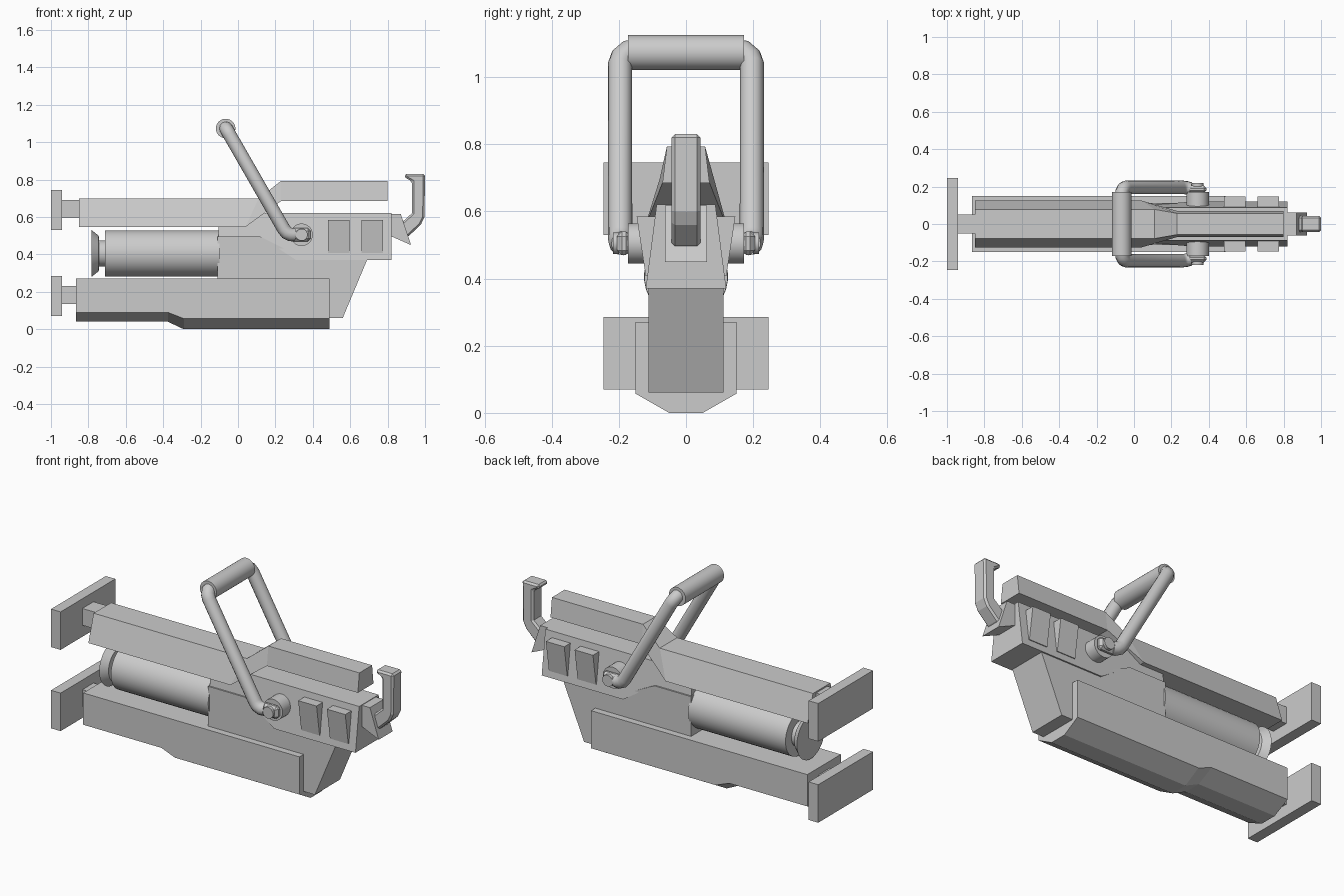
import bpy, bmesh, math

if "Cube" in bpy.data.objects:
    bpy.data.objects.remove(bpy.data.objects["Cube"])


def loft(name, rings, smooth=False):
    """Skin a list of equal-length rings of 3D points and cap both ends."""
    bm = bmesh.new()
    vs = [[bm.verts.new(p) for p in r] for r in rings]
    n = len(vs[0])
    for a, b in zip(vs, vs[1:]):
        for i in range(n):
            j = (i + 1) % n
            bm.faces.new((a[i], a[j], b[j], b[i]))
    bm.faces.new(vs[0][::-1])
    bm.faces.new(vs[-1])
    bmesh.ops.recalc_face_normals(bm, faces=bm.faces)
    me = bpy.data.meshes.new(name)
    bm.to_mesh(me)
    bm.free()
    ob = bpy.data.objects.new(name, me)
    bpy.context.collection.objects.link(ob)
    if smooth:
        shade(ob)
    return ob


def shade(ob):
    bpy.ops.object.select_all(action='DESELECT')
    ob.select_set(True)
    bpy.context.view_layer.objects.active = ob
    bpy.ops.object.shade_smooth_by_angle(angle=math.radians(35))


def box(name, x0, x1, y0, y1, z0, z1):
    return loft(name, [[(x, y0, z0), (x, y1, z0), (x, y1, z1), (x, y0, z1)] for x in (x0, x1)])


def prism(name, pts, width):
    """Side profile (x, z) extruded to both sides; width is a function of z."""
    return loft(name, [[(x, s * width(z), z) for x, z in pts] for s in (-1, 1)])


def bevel(ob, w):
    m = ob.modifiers.new("bevel", 'BEVEL')
    m.width, m.segments, m.limit_method = w, 1, 'ANGLE'
    m.angle_limit = math.radians(50)


def lathe(name, axis, centre, prof, n=32):
    """Round part along x or y; prof lists (position, radius), centre is the other two coordinates."""
    rings = []
    for t, r in prof:
        ring = []
        for i in range(n):
            a = 2 * math.pi * (i + .5) / n
            u, z = centre[0] + r * math.cos(a), centre[1] + r * math.sin(a)
            ring.append((t, u, z) if axis == 'x' else (u, t, z))
        rings.append(ring)
    return loft(name, rings, True)


def tube(name, pts, r):
    cu = bpy.data.curves.new(name, 'CURVE')
    cu.dimensions = '3D'
    cu.bevel_depth, cu.bevel_resolution, cu.use_fill_caps = r, 4, True
    sp = cu.splines.new('POLY')
    sp.points.add(len(pts) - 1)
    for p, c in zip(sp.points, pts):
        p.co = (*c, 1)
    ob = bpy.data.objects.new(name, cu)
    bpy.context.collection.objects.link(ob)
    bpy.ops.object.select_all(action='DESELECT')
    ob.select_set(True)
    bpy.context.view_layer.objects.active = ob
    bpy.ops.object.convert(target='MESH')
    shade(bpy.context.view_layer.objects.active)


# end plates and their stems
for label, z0 in (("upper", .53), ("lower", .07)):
    box(label + "_end_plate", -1, -.94, -.245, .245, z0, z0 + .215)
    box(label + "_plate_stem", -.95, -.84, -.05, .05, z0 + .065, z0 + .16)

# lower body with chamfered, stepped underside
loft("lower_body", [
    [(x, -.15, .27), (x, -.15, c), (x, -.05, b), (x, .05, b), (x, .15, c), (x, .15, .27)]
    for x, c, b in ((-.865, .09, .04), (-.375, .09, .04), (-.29, .057, 0), (.49, .057, 0))])

# central block with raked rear
prism("middle_block", [(-.11, .06), (.56, .06), (.69, .37), (.69, .40), (.31, .40),
                       (.12, .495), (-.11, .495)], lambda z: .112)

# receiver, narrowing towards the top
prism("receiver", [(-.105, .495), (.12, .495), (.31, .37), (.82, .37), (.82, .62),
                   (.12, .62), (.04, .55), (-.105, .55)], lambda z: .12 - (z - .37) * .13)

# tapered upper beam rising into the top rail
loft("upper_beam_and_rail", [
    [(xb, -wb, zb), (xb, wb, zb), (xt, wt, zt), (xt, -wt, zt)]
    for xb, zb, wb, xt, zt, wt in ((-.85, .547, .125, -.85, .698, .078),
                                   (.04, .547, .125, .11, .698, .078),
                                   (.23, .685, .07, .23, .793, .057),
                                   (.80, .685, .07, .80, .793, .057))])

# round canister with flared end
lathe("canister", 'x', (0, .405), [(-.71, .124), (-.10, .124)])
lathe("canister_neck", 'x', (0, .405), [(-.75, .07), (-.70, .07)])
lathe("canister_flare", 'x', (0, .405), [(-.782, .125), (-.745, .095), (-.742, .07)])

# side parts, mirrored front and back
for s, side in ((-1, "front"), (1, "back")):
    # wedge panels
    for i, x in enumerate((.48, .66)):
        loft(f"{side}_panel_{i + 1}", [
            [(xx, s * .08, .408), (xx, s * .12, .408), (xx, s * .147, .585), (xx, s * .08, .585)]
            for xx in (x, x + .115)])
    # pivot hub, arm socket and cap
    lathe(side + "_pivot_hub", 'y', (.34, .505), [(s * .08, .06), (s * .172, .06)])
    bevel(box(side + "_arm_socket", .285, .387, s * .165, s * .205, .47, .54), .014)
    lathe(side + "_pivot_cap", 'y', (.34, .505), [(s * .2, .032), (s * .218, .032)])
    # carrying arm
    tube(side + "_handle_arm", [(-.066, s * .15, 1.077), (-.064, s * .172, 1.074),
                                (-.055, s * .19, 1.058), (-.045, s * .196, 1.04),
                                (.245, s * .196, .535), (.26, s * .196, .516),
                                (.28, s * .194, .506), (.30, s * .188, .505)], .036)

# grip
lathe("handle_grip", 'y', (-.066, 1.073), [(-.172, .052), (.172, .052)])

# hook base and hook
prism("hook_base", [(.80, .617), (.87, .617), (.925, .45), (.80, .505)], lambda z: .062)
hook = prism("hook", [(.875, .57), (.895, .49), (.915, .50), (.978, .56), (.997, .60), (1, .83),
                      (.89, .83), (.895, .81), (.93, .79), (.93, .62)], lambda z: .043)
bevel(hook, .01)
